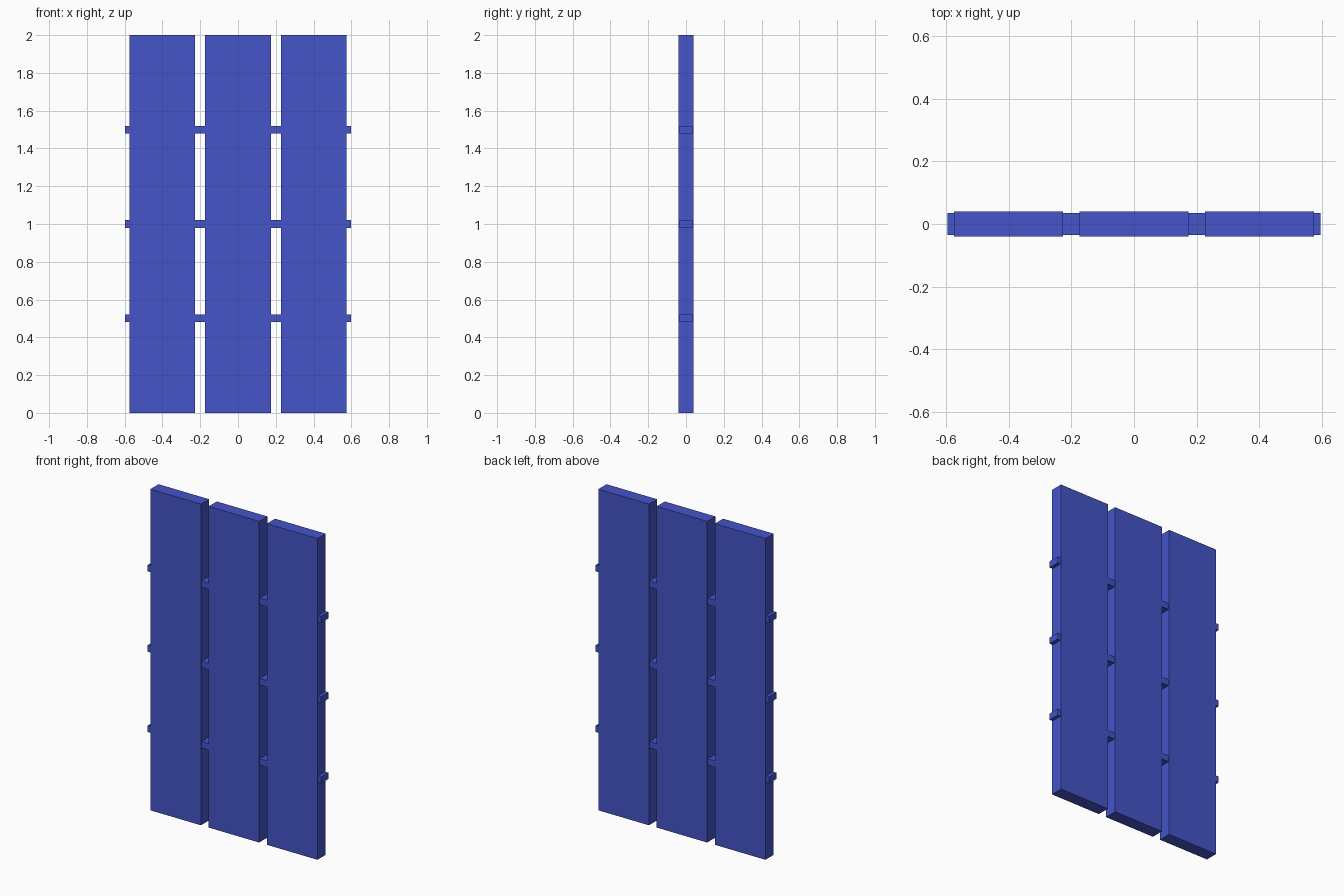
import bpy

if "Cube" in bpy.data.objects:
    bpy.data.objects.remove(bpy.data.objects["Cube"])

blue = bpy.data.materials.new("blue_paint")
blue.diffuse_color = (0.058, 0.09, 0.58, 1)
blue.use_nodes = True
blue.node_tree.nodes["Principled BSDF"].inputs["Base Color"].default_value = blue.diffuse_color


def box(name, size, location):
    bpy.ops.mesh.primitive_cube_add(size=1, location=location)
    obj = bpy.context.object
    obj.name = name
    obj.scale = size
    bpy.ops.object.transform_apply(location=False, rotation=False, scale=True)
    obj.data.materials.append(blue)
    return obj


# Three upright planks
for i, x in enumerate((-0.4015, 0, 0.4015)):
    box(f"plank_{i + 1}", (0.348, 0.08, 2), (x, 0, 1))

# Three cross rails running through the planks
for i, z in enumerate((0.5, 1.0, 1.5)):
    box(f"cross_rail_{i + 1}", (1.195, 0.07, 0.04), (0, 0, z))
